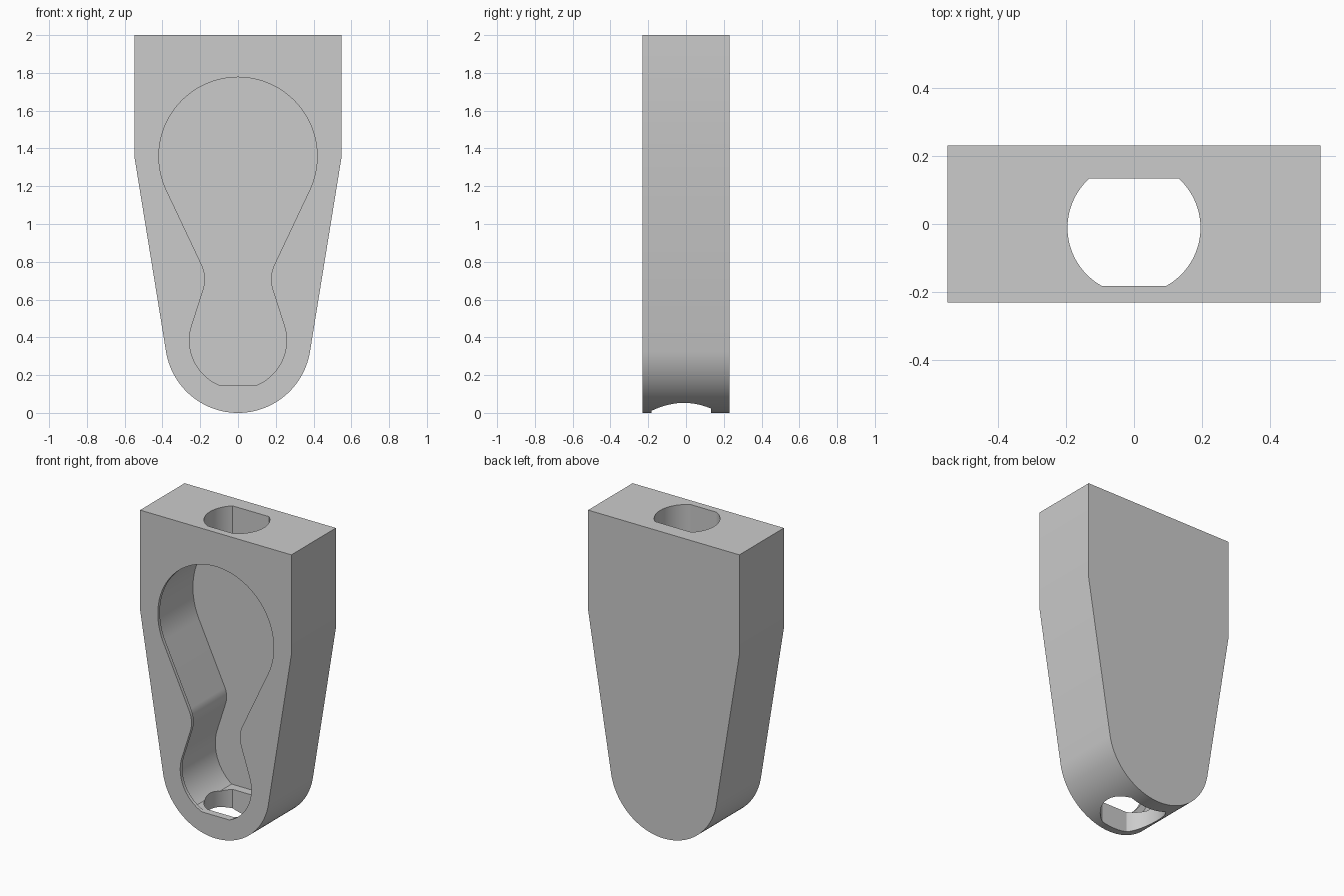
import bpy, bmesh
from math import sin, cos, radians, asin, sqrt, atan2, degrees

if "Cube" in bpy.data.objects:
    bpy.data.objects.remove(bpy.data.objects["Cube"], do_unlink=True)

grey = bpy.data.materials.new("plain grey")
grey.use_nodes = True
grey.diffuse_color = (0.6, 0.6, 0.6, 1)
grey.node_tree.nodes["Principled BSDF"].inputs["Base Color"].default_value = (0.6, 0.6, 0.6, 1)


def arc(cx, cy, r, start, end, n):
    """Points along a circle, angles in degrees."""
    steps = [radians(start + (end - start) * i / n) for i in range(n + 1)]
    return [(cx + r * cos(a), cy + r * sin(a)) for a in steps]


def mirrored(half):
    """Close a right-hand half outline with its mirror image."""
    return half + [(-x, z) for x, z in reversed(half) if abs(x) > 1e-5]


def prism(name, points, axis, low, high):
    """Extrude an outline along y (x-z outline) or z (x-y outline)."""
    def place(p, d):
        return (p[0], d, p[1]) if axis == "y" else (p[0], p[1], d)
    bm = bmesh.new()
    rings = [[bm.verts.new(place(p, d)) for p in points] for d in (low, high)]
    for ring in rings:
        bm.faces.new(ring)
    n = len(points)
    for i in range(n):
        j = (i + 1) % n
        bm.faces.new((rings[0][i], rings[0][j], rings[1][j], rings[1][i]))
    bmesh.ops.recalc_face_normals(bm, faces=bm.faces)
    mesh = bpy.data.meshes.new(name)
    bm.to_mesh(mesh)
    bm.free()
    mesh.materials.append(grey)
    obj = bpy.data.objects.new(name, mesh)
    bpy.context.collection.objects.link(obj)
    return obj


# Tapered body with a rounded foot
half_w, depth, foot_r, shoulder = 0.547, 0.23, 0.386, 1.347
rise = shoulder - foot_r
taper = degrees(atan2(rise, half_w) - atan2(sqrt(rise**2 + half_w**2 - foot_r**2), foot_r))
outline = arc(0, foot_r, foot_r, -90, taper, 40) + [(half_w, shoulder), (half_w, 2)]
body = prism("bracket_body", mirrored(outline), "y", -depth, depth)


def keyhole(grow):
    """Small round bottom with a flat, waist and large round top, grown sideways."""
    low_r, low_z, flat_z = 0.257 + grow, 0.384, 0.147
    half = arc(0, low_z, low_r, -degrees(asin((low_z - flat_z) / low_r)), 17.5, 32)
    half += arc(0.355, 0.707, 0.18 - grow, 197.5, 155, 16)
    half += arc(0, 1.358, 0.419 + grow, -25, 90, 48)
    return mirrored(half)


# Keyhole opening in the front, with a roomier cavity behind a thin lip
opening = prism("opening_cutter", keyhole(0), "y", -0.5, 0)
cavity = prism("cavity_cutter", keyhole(0.04), "y", -0.208, 0.19)

# Round bore with two flats, running top to bottom
bore_r, bore_y, front, back = 0.195, -0.011, -0.182, 0.133
bore_half = arc(0, bore_y, bore_r, degrees(asin((front - bore_y) / bore_r)),
                degrees(asin((back - bore_y) / bore_r)), 40)
bore = prism("bore_cutter", mirrored(bore_half), "z", -0.5, 2.5)

# Cut the openings and discard the cutters
bpy.context.view_layer.objects.active = body
for cutter in (cavity, opening, bore):
    cutter.hide_render = True
    cut = body.modifiers.new(cutter.name, "BOOLEAN")
    cut.operation, cut.solver, cut.object = "DIFFERENCE", "EXACT", cutter
    bpy.ops.object.modifier_apply(modifier=cut.name)
    bpy.data.objects.remove(cutter, do_unlink=True)

bpy.ops.object.select_all(action="DESELECT")
body.select_set(True)
bpy.ops.object.shade_smooth_by_angle(angle=radians(20))
